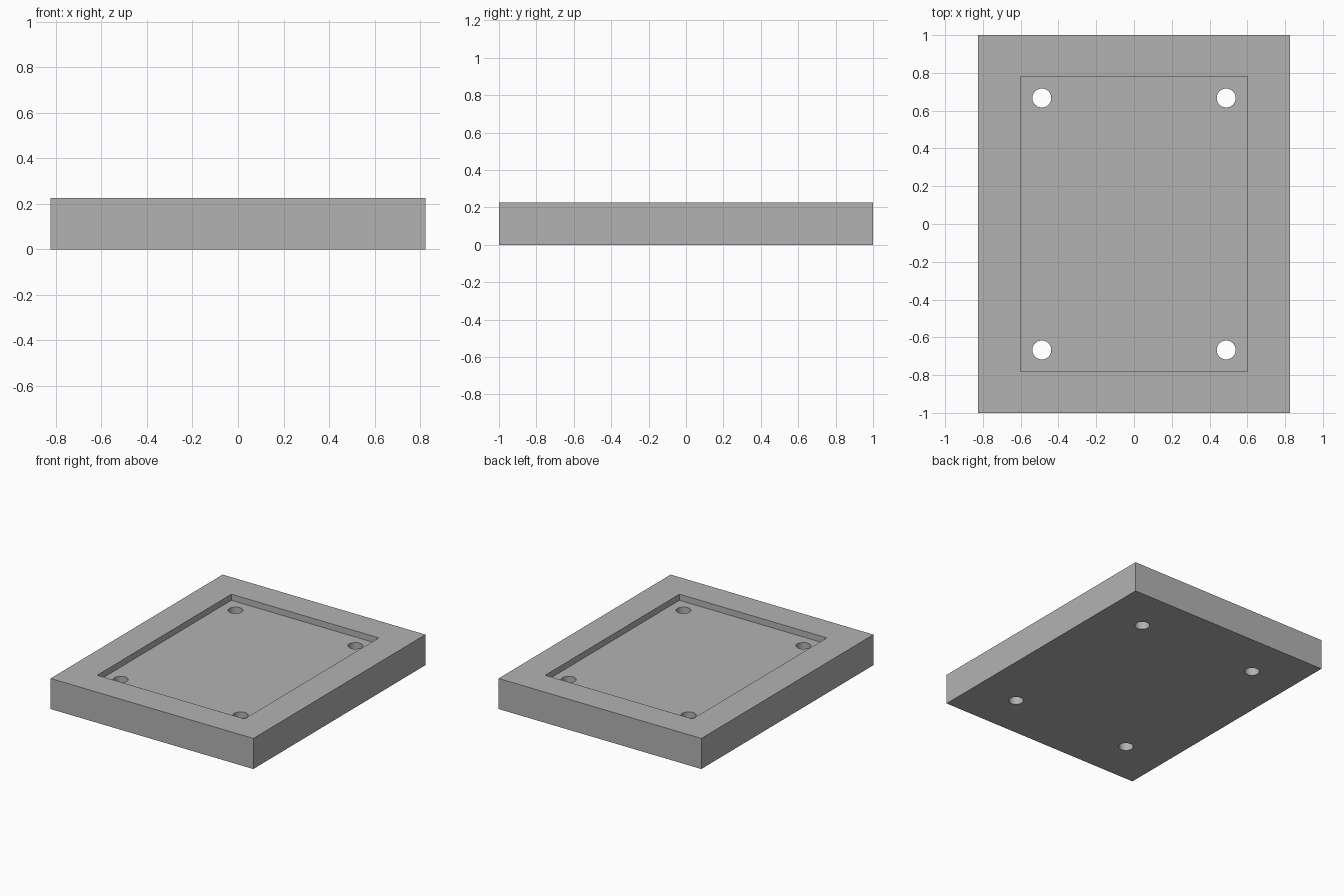
import bpy

default = bpy.data.objects.get("Cube")
if default:
    bpy.data.objects.remove(default, do_unlink=True)

WIDTH, LENGTH, HEIGHT = 1.65, 2.0, 0.225
POCKET_X, POCKET_Y, POCKET_DEPTH = 1.2, 1.56, 0.045
HOLE_X, HOLE_Y, HOLE_RADIUS = 0.488, 0.667, 0.05

grey = bpy.data.materials.new("plain_grey")
grey.use_nodes = True
colour = (0.45, 0.45, 0.45, 1)
grey.diffuse_color = colour
grey.node_tree.nodes["Principled BSDF"].inputs["Base Color"].default_value = colour


def box(name, size, z_bottom):
    bpy.ops.mesh.primitive_cube_add(size=1, location=(0, 0, z_bottom + size[2] / 2))
    obj = bpy.context.object
    obj.name = name
    obj.scale = size
    bpy.ops.object.transform_apply(location=True, rotation=False, scale=True)
    obj.data.materials.append(grey)
    return obj


def cut(target, cutter):
    """Subtract the cutter from the target, then discard it."""
    cutter.hide_render = True
    mod = target.modifiers.new("cut", "BOOLEAN")
    mod.operation = "DIFFERENCE"
    mod.solver = "EXACT"
    mod.object = cutter
    bpy.context.view_layer.objects.active = target
    bpy.ops.object.modifier_apply(modifier=mod.name)
    bpy.data.objects.remove(cutter, do_unlink=True)


# Solid plate
plate = box("base_plate", (WIDTH, LENGTH, HEIGHT), 0)

# Shallow rectangular pocket in the top
cut(plate, box("pocket_cutter", (POCKET_X, POCKET_Y, POCKET_DEPTH * 2), HEIGHT - POCKET_DEPTH))

# Round through holes near the pocket corners
for sx in (-1, 1):
    for sy in (-1, 1):
        bpy.ops.mesh.primitive_cylinder_add(
            vertices=48, radius=HOLE_RADIUS, depth=HEIGHT * 3,
            location=(sx * HOLE_X, sy * HOLE_Y, HEIGHT / 2))
        hole = bpy.context.object
        hole.name = "hole_cutter"
        hole.data.materials.append(grey)
        cut(plate, hole)

# Smooth hole walls, crisp edges everywhere else
bpy.ops.object.select_all(action="DESELECT")
plate.select_set(True)
bpy.context.view_layer.objects.active = plate
bpy.ops.object.shade_smooth_by_angle(angle=0.5)
